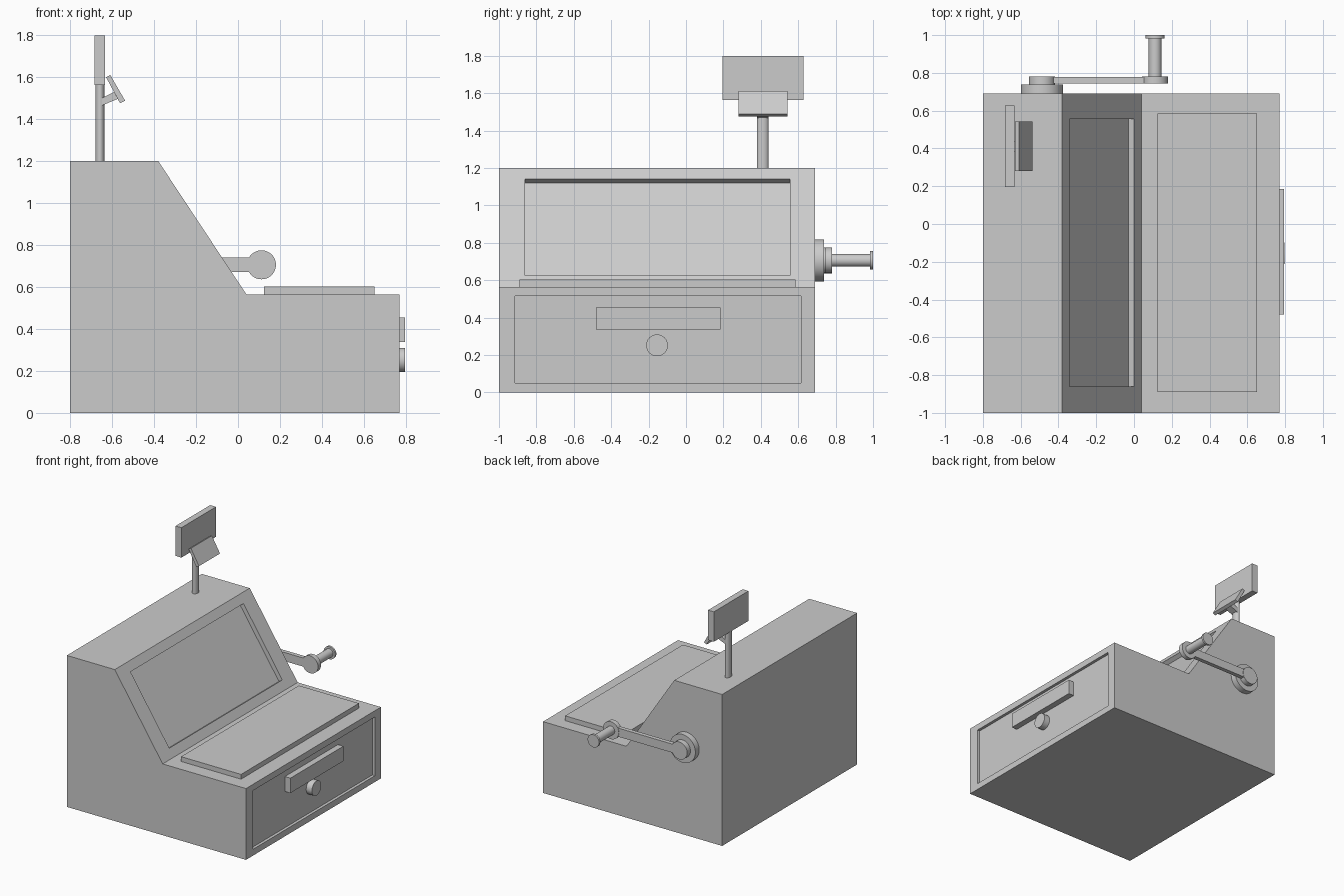
import bpy, bmesh, math
from mathutils import Vector

old = bpy.data.objects.get("Cube")
if old:
    bpy.data.objects.remove(old, do_unlink=True)

grey = bpy.data.materials.new("plain grey")
grey.use_nodes = True
grey.diffuse_color = (0.6, 0.6, 0.6, 1)
grey.node_tree.nodes["Principled BSDF"].inputs["Base Color"].default_value = (0.6, 0.6, 0.6, 1)


def add(name, bm):
    """Turn a bmesh into a named grey object."""
    bmesh.ops.recalc_face_normals(bm, faces=bm.faces)
    mesh = bpy.data.meshes.new(name)
    bm.to_mesh(mesh)
    bm.free()
    mesh.materials.append(grey)
    ob = bpy.data.objects.new(name, mesh)
    bpy.context.collection.objects.link(ob)
    return ob


def activate(ob):
    bpy.ops.object.select_all(action='DESELECT')
    ob.select_set(True)
    bpy.context.view_layer.objects.active = ob


def prism(name, profile, y0, y1):
    """Extrude an (x, z) outline from y0 to y1."""
    bm = bmesh.new()
    face = bm.faces.new([bm.verts.new((x, y0, z)) for x, z in profile])
    ext = bmesh.ops.extrude_face_region(bm, geom=[face])["geom"]
    verts = [v for v in ext if isinstance(v, bmesh.types.BMVert)]
    bmesh.ops.translate(bm, verts=verts, vec=(0, y1 - y0, 0))
    return add(name, bm)


def box(name, x, y, z):
    """Box from (low, high) pairs."""
    return prism(name, [(x[0], z[0]), (x[1], z[0]), (x[1], z[1]), (x[0], z[1])], *y)


def rod(name, start, end, radius, squash=1):
    """Smooth cylinder between two points."""
    a, b = Vector(start), Vector(end)
    bm = bmesh.new()
    bmesh.ops.create_cone(bm, cap_ends=True, segments=48, radius1=radius,
                          radius2=radius, depth=(b - a).length)
    bmesh.ops.scale(bm, vec=(squash, 1, 1), verts=bm.verts)
    bmesh.ops.rotate(bm, matrix=(b - a).to_track_quat('Z', 'Y').to_matrix(), verts=bm.verts)
    bmesh.ops.translate(bm, vec=(a + b) / 2, verts=bm.verts)
    ob = add(name, bm)
    activate(ob)
    bpy.ops.object.shade_smooth_by_angle(angle=math.radians(35))
    return ob


def carve(target, cutter):
    """Cut a recess and discard the cutter."""
    cutter.hide_render = True
    mod = target.modifiers.new("recess", 'BOOLEAN')
    mod.operation = 'DIFFERENCE'
    mod.solver = 'EXACT'
    mod.object = cutter
    activate(target)
    bpy.ops.object.modifier_apply(modifier=mod.name)
    bpy.data.objects.remove(cutter, do_unlink=True)


# Cabinet with sloped face
body = prism("cabinet", [(-0.8, 0), (0.77, 0), (0.77, 0.565), (0.04, 0.565),
                         (-0.38, 1.2), (-0.8, 1.2)], -1, 0.69)

# Sunken panel in the slope
top, low = Vector((-0.34, 1.14)), Vector((0, 0.626))
normal = Vector((0.635, 0.42)).normalized() * 0.036
carve(body, prism("panel_cutter", [top - normal, low - normal, low + normal, top + normal],
                  -0.86, 0.555))

# Drawer front recess, handle and knob
carve(body, box("drawer_cutter", (0.747, 0.85), (-0.915, 0.615), (0.05, 0.515)))
box("drawer_handle", (0.74, 0.795), (-0.48, 0.185), (0.337, 0.455))
rod("drawer_knob", (0.74, -0.155, 0.252), (0.797, -0.155, 0.252), 0.058)

# Key plate
box("key_plate", (0.124, 0.65), (-0.89, 0.585), (0.56, 0.603))

# Display sign on its post
rod("sign_post", (-0.658, 0.41, 1.19), (-0.658, 0.41, 1.58), 0.031, 0.7)
box("sign_board", (-0.684, -0.633), (0.195, 0.628), (1.563, 1.8))
prism("small_display", [(-0.629, 1.6), (-0.609, 1.611), (-0.538, 1.488), (-0.562, 1.476)],
      0.28, 0.543)
prism("display_bracket", [(-0.65, 1.5), (-0.592, 1.53), (-0.573, 1.497), (-0.65, 1.465)],
      0.38, 0.44)

# Side crank
pivot, grip, height = -0.487, 0.112, 0.706
rod("crank_base", (pivot, 0.68, height), (pivot, 0.738, height), 0.112)
rod("crank_hub", (pivot, 0.73, height), (pivot, 0.78, height), 0.069)
rod("crank_end", (grip, 0.743, height), (grip, 0.78, height), 0.069)
box("crank_arm", (pivot, grip), (0.745, 0.778), (0.672, 0.74))
rod("crank_handle", (grip, 0.77, height), (grip, 0.99, height), 0.034)
rod("crank_cap", (grip, 0.983, height), (grip, 1, height), 0.05)
